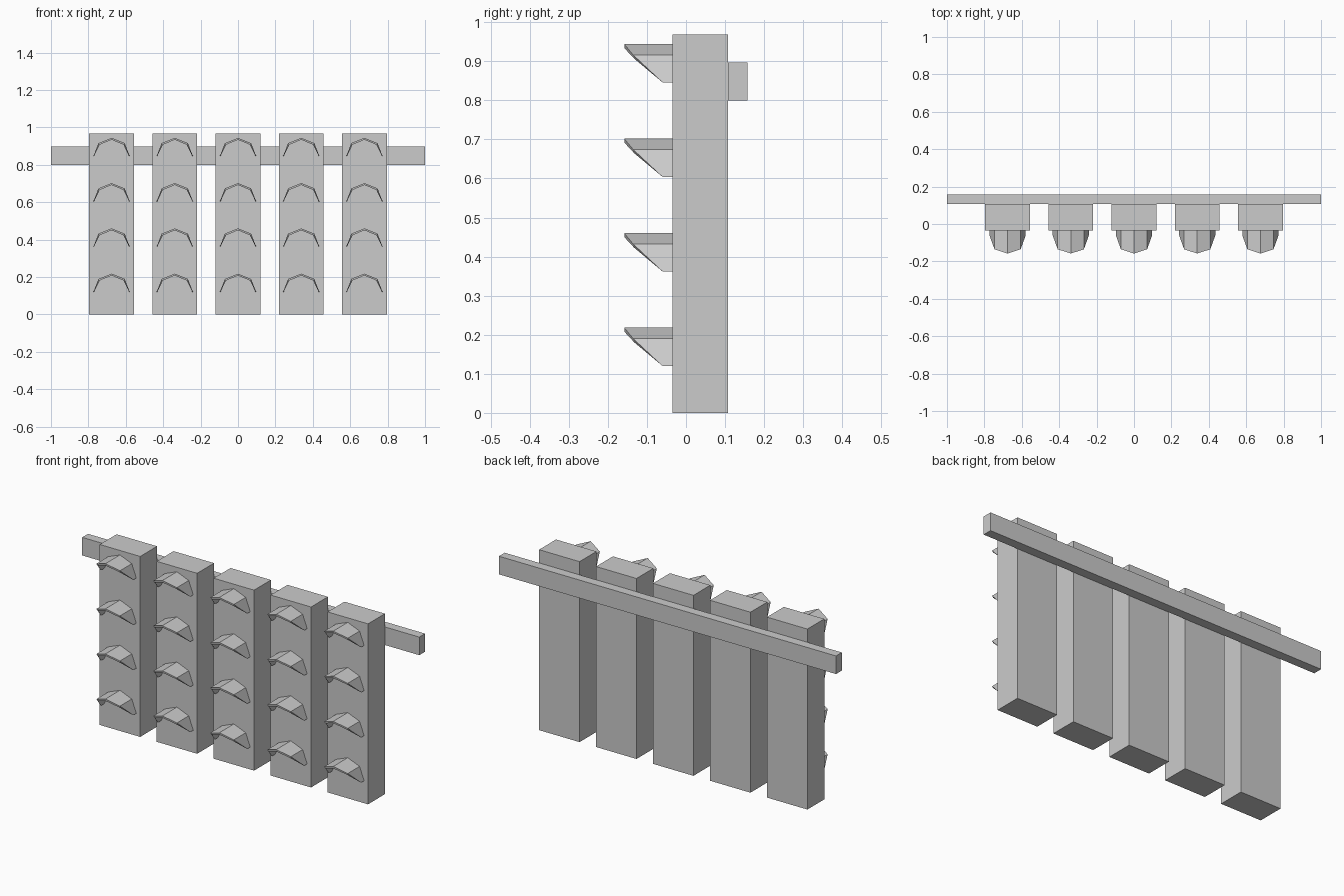
import bpy
import bmesh

cube = bpy.data.objects.get("Cube")
if cube:
    bpy.data.objects.remove(cube, do_unlink=True)

grey = bpy.data.materials.new("plain_grey")
grey.use_nodes = True
colour = (0.6, 0.6, 0.6, 1)
grey.diffuse_color = colour
grey.node_tree.nodes["Principled BSDF"].inputs["Base Color"].default_value = colour


def add_object(name, bm):
    bmesh.ops.recalc_face_normals(bm, faces=bm.faces)
    mesh = bpy.data.meshes.new(name)
    bm.to_mesh(mesh)
    bm.free()
    mesh.materials.append(grey)
    obj = bpy.data.objects.new(name, mesh)
    bpy.context.collection.objects.link(obj)
    return obj


def box(name, low, high):
    bm = bmesh.new()
    bmesh.ops.create_cube(bm, size=1)
    for v in bm.verts:
        v.co = [a if c < 0 else b for a, b, c in zip(low, high, v.co)]
    return add_object(name, bm)


WALL = -0.035   # front face of the columns


def mirrored(half):
    """Complete an arch from its right half, listed tip to crown."""
    return [(-x, y, z) for x, y, z in half] + [p for p in half[-2::-1]]


def hood(name, x, top):
    """Thin hollow arch, cut back on a slant towards its lower tips."""
    outer = mirrored([(0.097, -0.06, -0.098), (0.07, -0.135, -0.028), (0, -0.158, 0)])
    inner = mirrored([(0.094, -0.06, -0.098), (0.064, -0.133, -0.037), (0, -0.158, -0.01)])
    bm = bmesh.new()

    def ring(points, y=None):
        return [bm.verts.new((x + px, py if y is None else y, top + pz))
                for px, py, pz in points]

    loops = [ring(outer), ring(outer, WALL), ring(inner, WALL), ring(inner)]
    for a, b in zip(loops, loops[1:] + loops[:1]):
        for i in range(len(a) - 1):
            bm.faces.new((a[i], a[i + 1], b[i + 1], b[i]))
    # close the lower tips
    for end in (0, -1):
        bm.faces.new([loop[end] for loop in loops])
    return add_object(name, bm)


# Rear rail
box("rear_rail", (-1, 0.108, 0.80), (1, 0.157, 0.897))

# Columns, each with four hoods
for c in range(5):
    cx = (c - 2) * 0.338
    box(f"column_{c + 1}", (cx - 0.12, WALL, 0), (cx + 0.12, 0.108, 0.968))
    for r in range(4):
        hood(f"hood_{c + 1}_{r + 1}", cx, 0.218 + r * 0.242)
